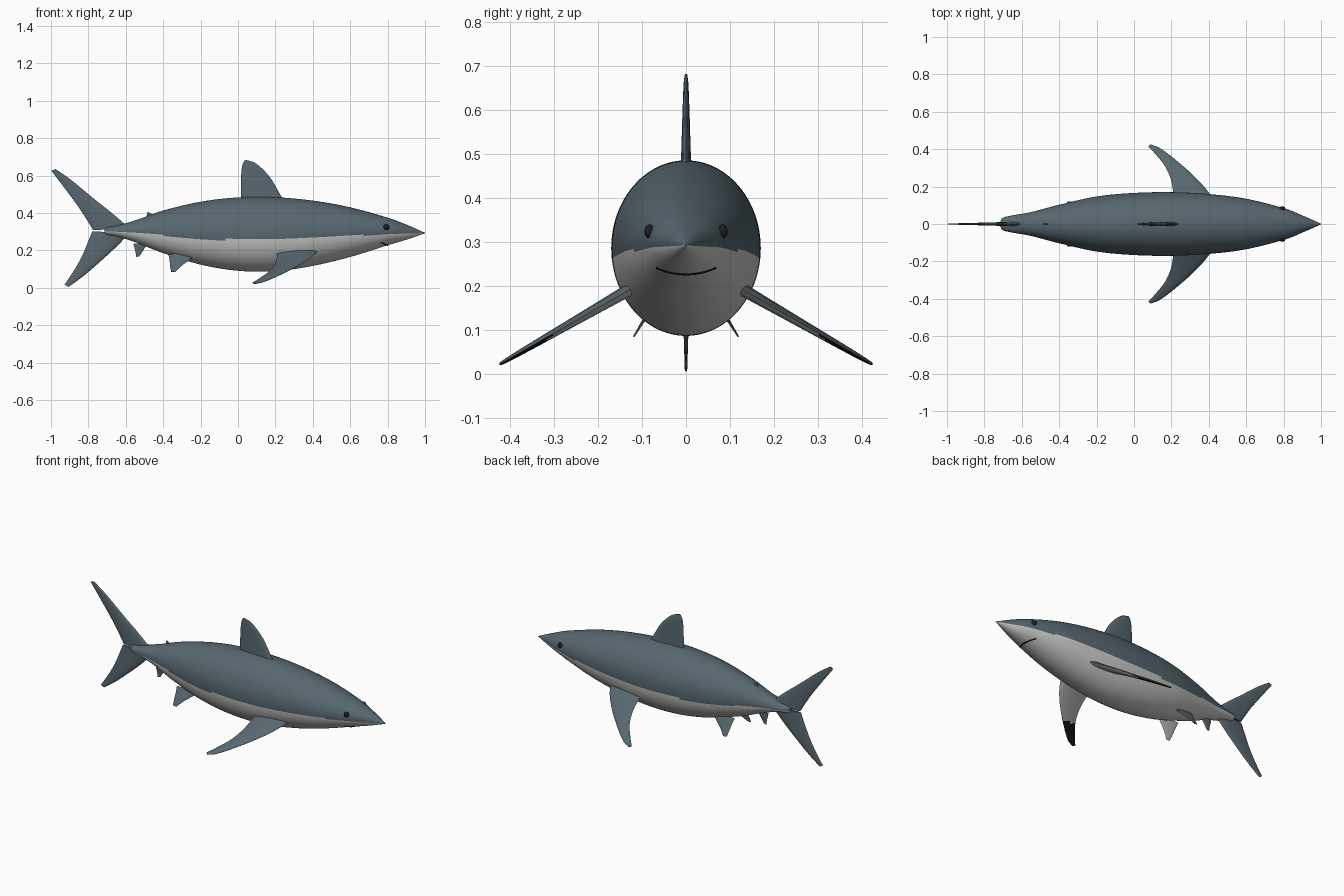
import bpy, bmesh, math
from mathutils import Vector

if "Cube" in bpy.data.objects:
    bpy.data.objects.remove(bpy.data.objects["Cube"])


def material(name, r, g, b):
    m = bpy.data.materials.new(name)
    m.use_nodes = True
    m.diffuse_color = (r, g, b, 1)
    m.node_tree.nodes["Principled BSDF"].inputs["Base Color"].default_value = (r, g, b, 1)
    return m


slate = material("slate grey", 0.095, 0.135, 0.16)
pale = material("pale belly", 0.58, 0.58, 0.56)
black = material("black", 0.012, 0.012, 0.014)


def spline(pts, t):
    """Point at t (0..1) on a smooth curve through pts."""
    n = len(pts) - 1
    i = min(int(t * n), n - 1)
    u = t * n - i
    b, c = Vector(pts[i]), Vector(pts[i + 1])
    a = Vector(pts[i - 1]) if i else 2 * b - c
    d = Vector(pts[i + 2]) if i + 2 <= n else 2 * c - b
    return b + 0.5 * u * (c - a + u * (2 * a - 5 * b + 4 * c - d + u * (3 * (b - c) + d - a)))


def loft(name, rings, mats, rule):
    """Skin closed rings; rule(face, index round the ring) picks the material."""
    bm = bmesh.new()
    rows = [[bm.verts.new(p) for p in ring] for ring in rings]
    n = len(rows[0])
    for r, s in zip(rows, rows[1:]):
        for k in range(n):
            j = (k + 1) % n
            f = bm.faces.new((r[k], r[j], s[j], s[k]))
            f.material_index = rule(f, k)
    for end, k in ((rows[0], 0), (rows[-1], 0)):
        bm.faces.new(end).material_index = 0
    bmesh.ops.recalc_face_normals(bm, faces=bm.faces)
    me = bpy.data.meshes.new(name)
    bm.to_mesh(me)
    bm.free()
    ob = bpy.data.objects.new(name, me)
    bpy.context.collection.objects.link(ob)
    for m in mats:
        me.materials.append(m)
    smooth(ob)
    return ob


def smooth(ob):
    bpy.ops.object.select_all(action="DESELECT")
    ob.select_set(True)
    bpy.context.view_layer.objects.active = ob
    bpy.ops.object.shade_smooth_by_angle(angle=math.radians(50))


# Body: x, top, bottom, half width
stations = [
    (1.0, .294, .291, .002), (.9, .338, .257, .046), (.8, .375, .227, .085),
    (.6, .43, .165, .135), (.4, .466, .117, .16), (.2, .484, .089, .17),
    (0, .483, .091, .166), (-.2, .46, .124, .147), (-.4, .413, .185, .103),
    (-.55, .36, .244, .064), (-.65, .333, .274, .046), (-.7, .325, .282, .034),
    (-.714, .312, .296, .015)]
SIDES = 96


def section(t):
    x, top, bottom, w = spline([Vector(s) for s in stations], t)
    mid, h = (top + bottom) / 2, (top - bottom) / 2
    return [(x, w * math.cos(a), mid + h * math.sin(a))
            for a in (2 * math.pi * k / SIDES for k in range(SIDES))]


shade_line = [(1, .293), (.7, .282), (.4, .267), (.1, .257), (-.2, .262), (-.5, .29), (-.8, .308)]


def countershade(f, k):
    c = f.calc_center_median()
    return int(c.z < spline(shade_line, min(max((1 - c.x) / 1.8, 0), 1)).y)


loft("body", [section(i / 180) for i in range(181)], [slate, pale], countershade)


# Fins: lens sections strung between a leading and a trailing edge, root to tip
def fin(name, lead, trail, normal, root, tip, mats=(slate,), tip_start=2):
    m, steps = 8, 24
    normal = Vector(normal).normalized()
    rings = []
    for i in range(steps + 1):
        t = i / steps
        a, b = spline(lead, t), spline(trail, t)
        th = root + (tip - root) * t
        ring = []
        for k in range(2 * m):
            ang = math.pi * k / m
            c = (1 - math.cos(ang)) / 2
            ring.append(a.lerp(b, c) + normal * th * math.sin(ang) * (1.15 - .5 * c))
        rings.append(ring)

    def rule(f, k):
        if len(mats) == 1 or k < m:
            return 0
        return 2 if abs(f.calc_center_median().y) > tip_start else 1
    return loft(name, rings, mats, rule)


def upright(pts):
    return [(x, 0, z) for x, z in pts]


fin("dorsal_fin",
    upright([(.26, .45), (.225, .5), (.17, .592), (.10, .662), (.045, .683)]),
    upright([(.015, .45), (.015, .5), (.016, .585), (.022, .65), (.034, .68)]),
    (0, 1, 0), .015, .003)
fin("second_dorsal_fin",
    upright([(-.43, .355), (-.45, .385), (-.478, .405)]),
    upright([(-.49, .345), (-.489, .375), (-.486, .402)]), (0, 1, 0), .007, .002)
fin("anal_fin",
    upright([(-.48, .245), (-.503, .206), (-.528, .168)]),
    upright([(-.56, .235), (-.55, .20), (-.544, .165)]), (0, 1, 0), .006, .002)
fin("tail_upper_lobe",
    upright([(-.58, .318), (-.67, .396), (-.78, .484), (-.89, .575), (-.975, .635)]),
    upright([(-.775, .308), (-.80, .35), (-.85, .428), (-.92, .523), (-.998, .626)]),
    (0, 1, 0), .013, .003)
fin("tail_lower_lobe",
    upright([(-.58, .292), (-.66, .21), (-.75, .128), (-.83, .06), (-.905, .005)]),
    upright([(-.779, .302), (-.80, .25), (-.835, .168), (-.875, .096), (-.928, .016)]),
    (0, 1, 0), .012, .003)


# Paired parts
def pectoral(s, pts):
    return [(x, s * y, .185 - (y - .14) * .575) for x, y in pts]


def pelvic(s, pts):
    return [(x, s * (.12 - (z - .083) * .62), z) for x, z in pts]


for side, s in (("left", 1), ("right", -1)):
    fin(side + "_pectoral_fin",
        pectoral(s, [(.43, .12), (.385, .187), (.315, .262), (.22, .345), (.14, .405), (.09, .425)]),
        pectoral(s, [(.21, .12), (.208, .18), (.195, .245), (.165, .31), (.115, .373), (.077, .415)]),
        (0, s * .5, .87), .016, .004, (slate, pale, black), .31)
    fin(side + "_pelvic_fin",
        pelvic(s, [(-.215, .18), (-.26, .148), (-.30, .118), (-.335, .084)]),
        pelvic(s, [(-.372, .18), (-.366, .148), (-.363, .115), (-.358, .086)]),
        (0, s * .85, .53), .007, .002, (slate, pale))
    bpy.ops.mesh.primitive_uv_sphere_add(segments=24, ring_count=16, radius=.016,
                                         location=(.793, s * .083, .324))
    eye = bpy.context.object
    eye.name = side + "_eye"
    eye.scale.y = .75
    eye.data.materials.append(black)
    smooth(eye)

# Mouth: thin arc lying along the underside of the snout
arc = []
for i in range(25):
    u = i / 12 - 1
    y, x = .068 * u, .80 - .035 * u * u
    w, mid, h = .085 + (.8 - x) * .27, .30, .073 + (.8 - x) * .3
    z = mid - h * math.sqrt(1 - (y / w) ** 2)
    arc.append([(x + .005 * math.cos(a), y, z + .003 * math.sin(a))
                for a in (math.pi * k / 4 for k in range(8))])
loft("mouth", arc, [black], lambda f, k: 0)
